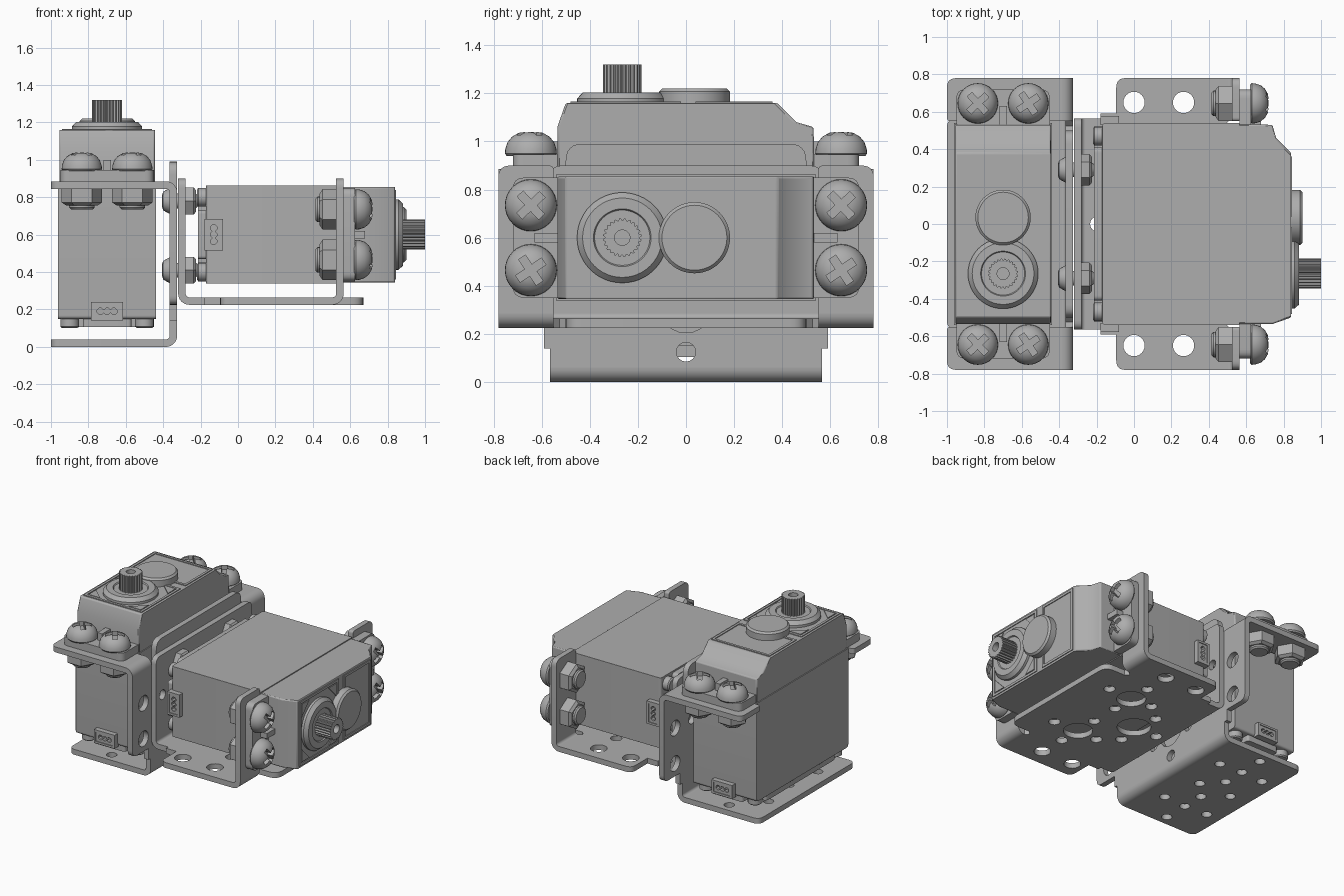
import bpy, bmesh, math
from mathutils import Matrix, Vector

if "Cube" in bpy.data.objects:
    bpy.data.objects.remove(bpy.data.objects["Cube"], do_unlink=True)

metal = bpy.data.materials.new("plain_grey")
metal.use_nodes = True
GREY = (0.42, 0.42, 0.42, 1)
metal.diffuse_color = GREY
metal.node_tree.nodes["Principled BSDF"].inputs["Base Color"].default_value = GREY

# Local axes of a servo unit: x = thickness, y = length, z = shaft direction
AXES = {"z": Matrix.Identity(4),
        "x": Matrix(((0, 0, 1, 0), (1, 0, 0, 0), (0, 1, 0, 0), (0, 0, 0, 1))),
        "y": Matrix(((0, 1, 0, 0), (0, 0, 1, 0), (1, 0, 0, 0), (0, 0, 0, 1)))}
place = Matrix.Identity(4)
tag = ""
parts = []


def finish(name, mesh, axis, bevel=0):
    mesh.transform(place @ AXES[axis])
    bm = bmesh.new()
    bm.from_mesh(mesh)
    bmesh.ops.remove_doubles(bm, verts=bm.verts, dist=1e-5)
    bmesh.ops.recalc_face_normals(bm, faces=bm.faces)
    bm.to_mesh(mesh)
    bm.free()
    mesh.materials.clear()
    mesh.materials.append(metal)
    ob = bpy.data.objects.new(tag + name, mesh)
    bpy.context.collection.objects.link(ob)
    if bevel:
        mod = ob.modifiers.new("soft_edges", "BEVEL")
        mod.width, mod.segments, mod.limit_method = bevel, 2, "ANGLE"
    parts.append(ob)
    return ob


def rounded(points):
    """Points are (x, y) or (x, y, corner radius)."""
    out = []
    for i, p in enumerate(points):
        c = Vector(p[:2])
        if len(p) < 3:
            out.append(c)
            continue
        a = c + (Vector(points[i - 1][:2]) - c).normalized() * p[2]
        b = c + (Vector(points[(i + 1) % len(points)][:2]) - c).normalized() * p[2]
        for k in range(7):
            t = k / 6
            out.append(a * (1 - t) ** 2 + c * 2 * t * (1 - t) + b * t * t)
    return out


def circle(x, y, r, n=24):
    return [(x + r * math.cos(math.tau * k / n), y + r * math.sin(math.tau * k / n)) for k in range(n)]


def rect(x0, x1, y0, y1, r=0):
    pts = [(x0, y0), (x1, y0), (x1, y1), (x0, y1)]
    return [p + (r,) for p in pts] if r else pts


def prism(name, axis, outline, low, high, holes=(), bevel=0):
    """Extrude a filled outline with holes along an axis."""
    cu = bpy.data.curves.new(name, "CURVE")
    cu.dimensions, cu.fill_mode, cu.extrude = "2D", "BOTH", (high - low) / 2
    for loop in [rounded(outline)] + list(holes):
        sp = cu.splines.new("POLY")
        sp.points.add(len(loop) - 1)
        for pt, q in zip(sp.points, loop):
            pt.co = (q[0], q[1], 0, 1)
        sp.use_cyclic_u = True
    tmp = bpy.data.objects.new(name, cu)
    bpy.context.collection.objects.link(tmp)
    dg = bpy.context.evaluated_depsgraph_get()
    mesh = bpy.data.meshes.new_from_object(tmp.evaluated_get(dg))
    bpy.data.objects.remove(tmp, do_unlink=True)
    mesh.transform(Matrix.Translation((0, 0, (low + high) / 2)))
    return finish(name, mesh, axis, bevel)


def lathe(name, axis, profile, at, segs=32):
    """Spin a (radius, height) profile about an axis through a point of its plane."""
    bm = bmesh.new()
    rings = [[bm.verts.new((at[0] + x, at[1] + y, h)) for x, y in circle(0, 0, r, segs)] for r, h in profile]
    for a, b in zip(rings, rings[1:]):
        for k in range(segs):
            j = (k + 1) % segs
            bm.faces.new((a[k], a[j], b[j], b[k]))
    bm.faces.new(rings[0])
    bm.faces.new(rings[-1])
    mesh = bpy.data.meshes.new(name)
    bm.to_mesh(mesh)
    bm.free()
    return finish(name, mesh, axis)


def cut(ob, cutter):
    cutter.hide_render = True
    mod = ob.modifiers.new("cut", "BOOLEAN")
    mod.operation, mod.object = "DIFFERENCE", cutter
    dg = bpy.context.evaluated_depsgraph_get()
    mesh = bpy.data.meshes.new_from_object(ob.evaluated_get(dg))
    ob.modifiers.clear()
    ob.data = mesh
    parts.remove(cutter)
    bpy.data.objects.remove(cutter, do_unlink=True)


def both(points):
    return [(s * y, z) for y, z in points for s in (-1, 1)]


def bend(name, z, inner_dir, y0, y1):
    """Quarter round joining a flat plate to the bracket wall."""
    arcs = []
    for r, steps in ((0.06, range(9)), (0.02, range(8, -1, -1))):
        for k in steps:
            t = math.pi / 2 * k / 8
            arcs.append((z - inner_dir * r * math.cos(t), 0.315 + r * math.sin(t)))
    prism(name, "y", arcs, y0, y1)


def bracket():
    # Foot plate
    foot = [(-0.3, -0.565, 0.05), (0.315, -0.565), (0.315, 0.565), (-0.3, 0.565, 0.05)]
    spots = both([(0.29, -0.185), (0.29, 0.185), (0.49, 0), (0.3, 0), (0.13, 0)]) + [(0, -0.15), (0, 0.12)]
    prism("foot_plate", "z", foot, 0, 0.04, [circle(x, y, 0.036, 16) for y, x in spots])
    bend("foot_bend", 0.06, 1, -0.565, 0.565)
    # Wall with wings and a top tab
    half = [(0.565, 0.06), (0.565, 0.14), (0.59, 0.14), (0.59, 0.225), (0.78, 0.225, 0.05), (0.78, 0.825),
            (0.55, 0.825), (0.525, 0.8), (0.5, 0.825), (0.5, 0.99, 0.07)]
    wall = half + [(-p[0],) + p[1:] for p in reversed(half)]
    holes = [circle(y, z, 0.057) for y, z in both([(0.65, 0.32), (0.65, 0.585)])]
    holes += [circle(y, z, 0.1) for y, z in both([(0.28, 0.58)])] + [circle(0, 0.32, 0.115)]
    small = both([(0.29, 0.78), (0.29, 0.41), (0.18, 0.28), (0.45, 0.58), (0.11, 0.58)]) + [(0, 0.125)]
    holes += [circle(y, z, 0.04, 16) for y, z in small]
    prism("bracket_wall", "x", wall, 0.335, 0.375, holes)
    # Side flanges
    for s in (-1, 1):
        flange = [(-0.3, s * 0.55, 0.02), (0.315, s * 0.55), (0.315, s * 0.78), (-0.3, s * 0.78, 0.05)]
        prism("side_flange", "z", flange, 0.845, 0.885)
        bend("flange_bend", 0.825, -1, *sorted((s * 0.55, s * 0.78)))


def servo():
    # Case
    lower = [(-0.54, 0.15, 0.02), (0.54, 0.15, 0.02), (0.54, 0.885), (-0.54, 0.885)]
    prism("lower_case", "x", lower, -0.262, 0.262, bevel=0.012)
    prism("case_bottom", "z", rect(-0.25, 0.25, -0.41, 0.41, 0.03), 0.105, 0.16)
    prism("case_bottom_middle", "z", rect(-0.13, 0.13, -0.52, 0.52, 0.02), 0.105, 0.16)
    upper = [(-0.535, 0.87), (0.535, 0.87), (0.53, 1.06), (0.46, 1.08), (0.38, 1.16), (-0.5, 1.16), (-0.535, 1.06)]
    prism("upper_case", "x", upper, -0.255, 0.255, bevel=0.008)
    for x in (-0.2, 0.2):
        for y in (-0.47, 0.47):
            lathe("case_screw", "z", [(0.04, 0.1), (0.05, 0.108), (0.05, 0.16)], (x, y), 20)
    # Thin raised frames and corner gussets on the shaft face
    for y0, y1 in ((-0.48, -0.02), (0.04, 0.36)):
        prism("face_frame", "z", rect(-0.24, 0.24, y0, y1), 1.158, 1.166,
              [rect(-0.222, 0.222, y0 + 0.018, y1 - 0.018)])
    for x in (-1, 1):
        for y, d in ((-0.455, 1), (-0.045, -1)):
            tri = [(x * 0.215, y), (x * 0.12, y), (x * 0.215, y + d * 0.09)]
            prism("corner_gusset", "z", tri, 1.158, 1.166)
    # Output shaft and gear cap
    lathe("shaft_collar", "z", [(0.188, 1.15), (0.188, 1.178), (0.165, 1.203), (0.12, 1.203), (0.115, 1.195),
                                (0.05, 1.195)], (0, -0.265), 48)
    teeth = []
    for k in range(24):
        for f, r in ((0, 0.071), (0.3, 0.08), (0.6, 0.08), (0.9, 0.071)):
            a = math.tau * (k + f) / 24
            teeth.append((r * math.cos(a), -0.265 + r * math.sin(a)))
    prism("splined_shaft", "z", teeth, 1.19, 1.32, [circle(0, -0.265, 0.032)])
    lathe("gear_cap", "z", [(0.148, 1.15), (0.148, 1.207), (0.135, 1.22)], (0, 0.035), 48)
    for s in (-1, 1):
        # Mounting ear with its rib
        ear = [(-0.25, s * 0.5), (0.25, s * 0.5), (0.25, s * 0.72, 0.05), (-0.25, s * 0.72, 0.05)]
        prism("mounting_ear", "z", ear, 0.885, 0.945)
        prism("ear_rib", "z", rect(-0.02, 0.02, *sorted((s * 0.53, s * 0.63))), 0.94, 1.0)
        # Cable socket with three joined pin holes
        y0, y1 = sorted((s * 0.53, s * 0.578))
        prism("socket_rim", "y", rect(0.14, 0.24, -0.085, 0.085), y0, y1, [rect(0.155, 0.225, -0.07, 0.07)])
        pins = []
        for x in (-0.036, 0, 0.036):
            for k in range(4):
                t = math.pi * (k - 1.5) / 4
                pins.append((0.19 + 0.018 * math.cos(t), x + 0.018 * math.sin(t)))
        pins += [(0.38 - z, x) for z, x in reversed(pins)]
        prism("socket_face", "y", rect(0.15, 0.23, -0.075, 0.075), *sorted((s * 0.53, s * 0.572)), [pins])
        # Mounting screws and nuts
        for x, turn in ((-0.135, 0.75), (0.135, 0.6)):
            at = (x, s * 0.645)
            head = lathe("screw_head", "z", [(0.1, 0.94), (0.108, 0.95), (0.106, 0.97), (0.097, 0.997),
                                             (0.078, 1.02), (0.05, 1.036), (0.02, 1.04)], at)
            cross = []
            for k in range(4):
                for a, b in ((0.065, -0.017), (0.065, 0.017), (0.017, 0.017)):
                    v = Matrix.Rotation(turn + k * math.pi / 2, 2) @ Vector((a, b))
                    cross.append((at[0] + v.x, at[1] + v.y))
            cut(head, prism("cross_cutter", "z", cross, 0.995, 1.1))
            lathe("hex_nut", "z", [(0.085, 0.757), (0.108, 0.772), (0.108, 0.846)], at, 6)
            lathe("screw_tip", "z", [(0.058, 0.735), (0.068, 0.745), (0.068, 0.9)], at, 24)


# Upright unit, and an identical unit lying on its side with the shaft toward +x
lying = Matrix.Translation((-0.32, 0, 0.6)) @ Matrix.Rotation(math.pi / 2, 4, "Y")
for tag, place in (("upright_", Matrix.Translation((-0.7, 0, 0))), ("lying_", lying)):
    bracket()
    servo()

# Bolts joining the two brackets
tag, place = "joining_", Matrix.Identity(4)
for y in (-0.29, 0.29):
    for z in (0.41, 0.78):
        lathe("bolt_head", "x", [(0.035, -0.405), (0.05, -0.4), (0.07, -0.364), (0.07, -0.36)], (y, z), 24)
        lathe("bolt_shank", "x", [(0.039, -0.37), (0.039, -0.225), (0.03, -0.215)], (y, z), 20)
        lathe("bolt_nut", "x", [(0.083, -0.281), (0.083, -0.237), (0.068, -0.225)], (y, z), 6)

bpy.ops.object.select_all(action="DESELECT")
for ob in parts:
    ob.select_set(True)
bpy.context.view_layer.objects.active = parts[0]
bpy.ops.object.shade_smooth_by_angle(angle=math.radians(30))
